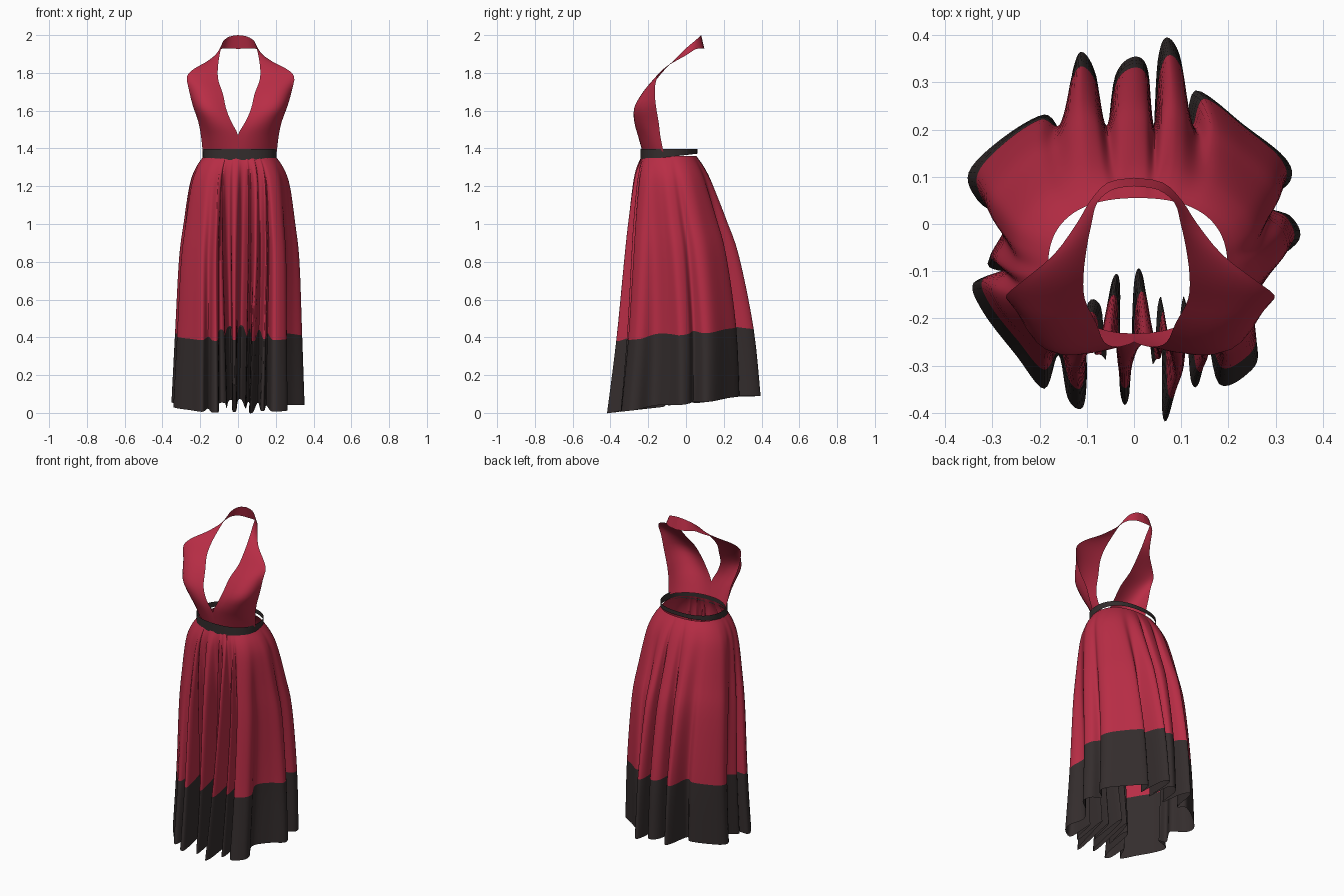
import bpy, bmesh
from math import sin, cos, pi, atan2, hypot
from mathutils import Vector

cube = bpy.data.objects.get("Cube")
if cube:
    bpy.data.objects.remove(cube, do_unlink=True)


def make_material(name, colour):
    mat = bpy.data.materials.new(name)
    mat.use_nodes = True
    mat.diffuse_color = (*colour, 1)
    mat.node_tree.nodes["Principled BSDF"].inputs["Base Color"].default_value = (*colour, 1)
    return mat


RED = make_material("crimson cloth", (0.48, 0.026, 0.06))
BLACK = make_material("charcoal cloth", (0.034, 0.026, 0.026))


def spline(points, steps, closed=False):
    """Catmull-Rom curve through points of any dimension."""
    pts = [Vector(p) for p in points]
    n = len(pts)
    pick = (lambda i: pts[i % n]) if closed else (lambda i: pts[max(0, min(n - 1, i))])
    out = []
    for i in range(n if closed else n - 1):
        a, b, c, d = (pick(i + k) for k in (-1, 0, 1, 2))
        for s in range(steps):
            u = s / steps
            out.append(b + (c - a) * (u / 2) + (a * 2 - b * 5 + c * 4 - d) * (u * u / 2)
                       + (b * 3 - a - c * 3 + d) * (u ** 3 / 2))
    if not closed:
        out.append(pts[-1])
    return out


def body_outline(a):
    """Unit oval with slightly full corners."""
    return Vector((cos(a), sin(a))) * (1 + 0.06 * sin(2 * a) ** 2)


def sheet(name, rows, mats, closed=False, mat_rule=None):
    """Cloth surface lofted through rows of points."""
    bm = bmesh.new()
    grid = [[bm.verts.new(p) for p in row] for row in rows]
    cols = len(rows[0])
    for r in range(len(rows) - 1):
        for c in range(cols if closed else cols - 1):
            d = (c + 1) % cols
            face = bm.faces.new((grid[r][c], grid[r][d], grid[r + 1][d], grid[r + 1][c]))
            face.material_index = mat_rule(r) if mat_rule else 0
    bmesh.ops.recalc_face_normals(bm, faces=bm.faces)
    mesh = bpy.data.meshes.new(name)
    bm.to_mesh(mesh)
    bm.free()
    for m in mats:
        mesh.materials.append(m)
    obj = bpy.data.objects.new(name, mesh)
    bpy.context.collection.objects.link(obj)
    bpy.ops.object.select_all(action="DESELECT")
    bpy.context.view_layer.objects.active = obj
    obj.select_set(True)
    bpy.ops.object.shade_smooth_by_angle(angle=pi / 3)


# Skirt: hem outline in hundredths, counter-clockwise from the left side
HEM = [(35, -3), (33, 2), (27, 4), (33, 9), (32, 14), (23, 21), (13, 28), (11, 19),
       (10, 34), (7, 39), (5, 34), (4, 18), (3, 32), (0, 35), (-4, 31), (-6, 18),
       (-8, 31), (-11, 36), (-13, 32), (-15, 20), (-19, 23), (-28, 18), (-35, 11),
       (-33, 5), (-27, 0), (-31, -8), (-27, -10), (-34, -12), (-32, -18), (-25, -27),
       (-19, -34), (-16, -27), (-14, -36), (-11, -38), (-10, -32), (-10, -17), (-7, -17),
       (-6, -28), (-5, -13), (-3, -12), (-3, -34), (-1, -35), (0, -12), (2, -11),
       (4, -29), (5, -17), (6, -17), (6, -39), (8, -37), (10, -17), (11, -17),
       (12, -32), (14, -32), (15, -20), (18, -33), (25, -30), (26, -25), (22, -17),
       (28, -9)]
# Envelope down the skirt: fraction, half width, front y, back y
ENVELOPE = [(0, .19, -.235, .055), (.05, .235, -.265, .1), (.12, .268, -.285, .145),
            (.27, .297, -.31, .22), (.42, .32, -.328, .285), (.72, .336, -.36, .36),
            (1, .35, -.4, .395)]
STEPS = 4
BAND_ROW = 5 * STEPS

hem = [Vector((p.x / 35, p.y / 39)) for p in spline(HEM, 6, closed=True)]
count = len(hem)

# Even out the waist angle of each column so folds gather smoothly
offsets = []
for i, p in enumerate(hem):
    d = atan2(p.y, p.x) - 2 * pi * i / count
    offsets.append((d + pi) % (2 * pi) - pi)
reach = 16
angles = [2 * pi * i / count
          + sum(offsets[(i + k) % count] for k in range(-reach, reach + 1)) / (2 * reach + 1)
          for i in range(count)]

skirt_rows = []
for t, half, front, back in spline(ENVELOPE, STEPS):
    fold = max(t, 0) ** 0.75
    row = []
    for p, a in zip(hem, angles):
        q = body_outline(a).lerp(p, fold)
        recess = max(0, 1 - hypot(p.x, p.y))
        low = 0.045 + 0.045 * p.y + 0.05 * recess
        row.append((0.008 * (1 - t) + q.x * half,
                    (front + back) / 2 + q.y * (back - front) / 2,
                    1.36 + (low - 1.36) * t + 0.2 * recess * t * (1 - t)))
    skirt_rows.append(row)
sheet("skirt", skirt_rows, [RED, BLACK], True, lambda r: int(r >= BAND_ROW))

# Belt: narrower at the back
belt_rows = []
for top in (0, 1):
    row = []
    for i in range(48):
        q = body_outline(2 * pi * i / 48)
        z = 1.397 if top else 1.355 + 0.017 * q.y
        row.append((0.008 + 0.196 * q.x, -0.091 + 0.151 * q.y, z))
    belt_rows.append(row)
sheet("belt", belt_rows, [BLACK], True)

# Halter panels: inner edge, outer edge and fullness, from waist to nape
INNER = [(0, -.232, 1.385), (0, -.25, 1.47), (.035, -.26, 1.54), (.063, -.25, 1.61),
         (.08, -.21, 1.69), (.104, -.16, 1.76), (.107, -.11, 1.82), (.1, -.05, 1.88),
         (.09, 0, 1.93), (.078, .045, 1.968), (.045, .073, 1.992), (0, .08, 2)]
OUTER = [(.187, -.12, 1.385), (.195, -.135, 1.46), (.21, -.145, 1.54), (.24, -.16, 1.63),
         (.262, -.165, 1.72), (.27, -.15, 1.78), (.235, -.12, 1.82), (.17, -.065, 1.857),
         (.122, 0, 1.893), (.092, .05, 1.925), (.055, .088, 1.93), (0, .098, 1.927)]
FULLNESS = [.033, .05, .065, .07, .04, .015, .005, 0, 0, 0, 0, 0]

inner, outer = spline(INNER, 3), spline(OUTER, 3)
full = spline([(f, 0) for f in FULLNESS], 3)
for name, side in (("right_halter_panel", -1), ("left_halter_panel", 1.1)):
    rows = []
    for a, b, f in zip(inner, outer, full):
        row = []
        for k in range(9):
            u = k / 8
            p = a.lerp(b, u) + Vector((0.5, -0.87, 0)) * (f.x * 4 * u * (1 - u))
            row.append((p.x * side, p.y, p.z))
        rows.append(row)
    sheet(name, rows, [RED])
